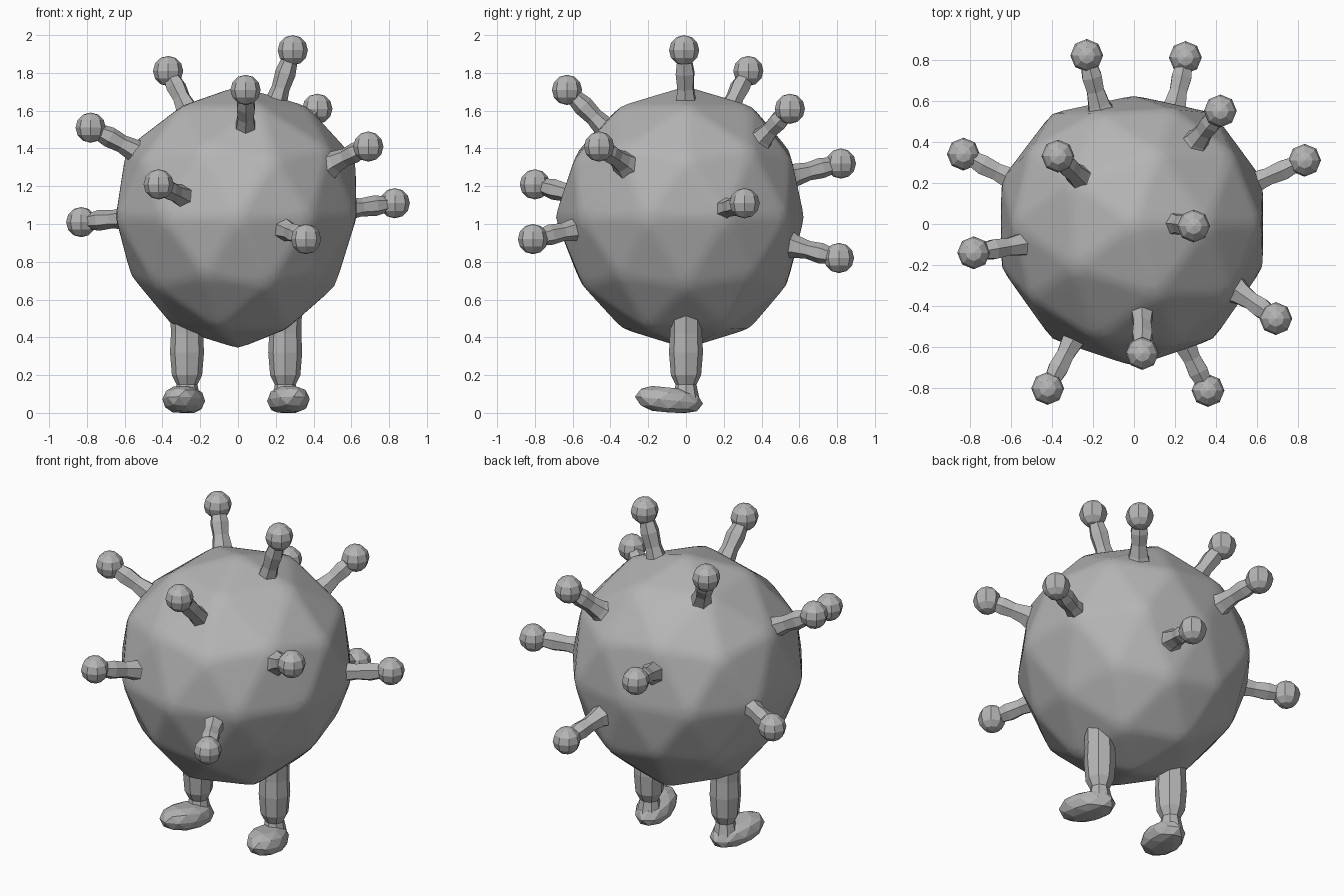
import bpy
import bmesh
from mathutils import Vector

cube = bpy.data.objects.get("Cube")
if cube:
    bpy.data.objects.remove(cube, do_unlink=True)

grey = bpy.data.materials.new("plain grey")
grey.use_nodes = True
grey.diffuse_color = (0.46, 0.46, 0.46, 1)
grey.node_tree.nodes["Principled BSDF"].inputs["Base Color"].default_value = (0.46, 0.46, 0.46, 1)


def finish(bm, name, smooth=False):
    bmesh.ops.recalc_face_normals(bm, faces=bm.faces)
    for face in bm.faces:
        face.smooth = smooth
    mesh = bpy.data.meshes.new(name)
    bm.to_mesh(mesh)
    bm.free()
    mesh.materials.append(grey)
    obj = bpy.data.objects.new(name, mesh)
    bpy.context.collection.objects.link(obj)
    return obj


def add_tube(bm, path, radii, sides):
    """Faceted tube whose rings are centred on the path points."""
    path = [Vector(p) for p in path]
    axis = (path[-1] - path[0]).normalized()
    turn = axis.to_track_quat('Z', 'Y')
    rings = []
    for centre, radius in zip(path, radii):
        ring = bmesh.ops.create_circle(bm, segments=sides, radius=radius)["verts"]
        for v in ring:
            v.co = centre + turn @ v.co
        rings.append(ring)
    for low, high in zip(rings, rings[1:]):
        for i in range(sides):
            j = (i + 1) % sides
            bm.faces.new((low[i], low[j], high[j], high[i]))
    bm.faces.new(rings[0])
    bm.faces.new(rings[-1])


# Body: a faceted ball with softened edges, narrower below and flatter behind
bm = bmesh.new()
bmesh.ops.create_icosphere(bm, subdivisions=2, radius=0.695)
for v in bm.verts:
    if v.co.z < -0.2:
        v.co.x *= 0.87 if v.co.x > 0 else 0.91
        v.co.y *= 0.97
    elif v.co.z < 0.2:
        v.co.x *= 0.95 if v.co.x > 0 else 0.98
    if v.co.y > 0.5:
        v.co.y = 0.5 + (v.co.y - 0.5) * 0.65
    v.co.z += 1.035
body = finish(bm, "body", smooth=True)
fine = body.modifiers.new("fine", 'SUBSURF')
fine.subdivision_type = 'SIMPLE'
fine.levels = fine.render_levels = 3
soften = body.modifiers.new("soften", 'SMOOTH')
soften.iterations = 2

# Spikes: a flared, slightly bent stalk with a knob on the end (base, knob)
spikes = [
    ((-0.17, 0.58, 1.26), (-0.23, 0.82, 1.32)),
    ((0.20, 0.58, 0.88), (0.25, 0.81, 0.82)),
    ((0.31, 0.41, 1.46), (0.42, 0.55, 1.61)),
    ((-0.60, 0.22, 1.03), (-0.83, 0.34, 1.01)),
    ((0.58, 0.20, 1.08), (0.83, 0.31, 1.11)),
    ((-0.27, 0.23, 1.61), (-0.37, 0.33, 1.81)),
    ((-0.55, -0.10, 1.39), (-0.78, -0.14, 1.51)),
    ((0.20, 0.00, 1.64), (0.29, -0.01, 1.92)),
    ((0.52, -0.34, 1.33), (0.69, -0.46, 1.41)),
    ((0.04, -0.43, 1.51), (0.04, -0.63, 1.71)),
    ((-0.30, -0.57, 1.15), (-0.42, -0.80, 1.21)),
    ((0.25, -0.59, 0.97), (0.36, -0.81, 0.92)),
]
for n, (base, knob) in enumerate(spikes, 1):
    base, knob = Vector(base), Vector(knob)
    out = (base - Vector((0, 0, 1.035))).normalized()
    path = [base - out * 0.05, base, base.lerp(knob, 0.25) + out * 0.01,
            base.lerp(knob, 0.5) + out * 0.02, base.lerp(knob, 0.85)]
    bm = bmesh.new()
    add_tube(bm, path, (0.08, 0.06, 0.048, 0.055, 0.042), 6)
    ball = bmesh.ops.create_uvsphere(bm, u_segments=8, v_segments=6, radius=0.08)["verts"]
    bmesh.ops.translate(bm, verts=ball, vec=knob)
    finish(bm, f"spike_{n}")

# Legs and shoes, toes turned slightly outward
for side, x in (("left", 0.25), ("right", -0.27)):
    s = 1 if x > 0 else -1
    bm = bmesh.new()
    heights = (0.08, 0.15, 0.20, 0.32, 0.42, 0.58)
    add_tube(bm, [(x, 0, z) for z in heights], (0.07, 0.055, 0.08, 0.09, 0.085, 0.09), 8)
    finish(bm, f"{side}_leg")

    bm = bmesh.new()
    bmesh.ops.create_icosphere(bm, subdivisions=2, radius=1)
    for v in bm.verts:
        y = v.co.y * 0.18
        rise = max(-1, min(1, v.co.z * 1.3))
        v.co = (v.co.x * 0.11 + x + s * (0.017 - y * 0.15), y - 0.09,
                max(0, 0.068 + rise * 0.066 - y * 0.1))
    finish(bm, f"{side}_shoe")
